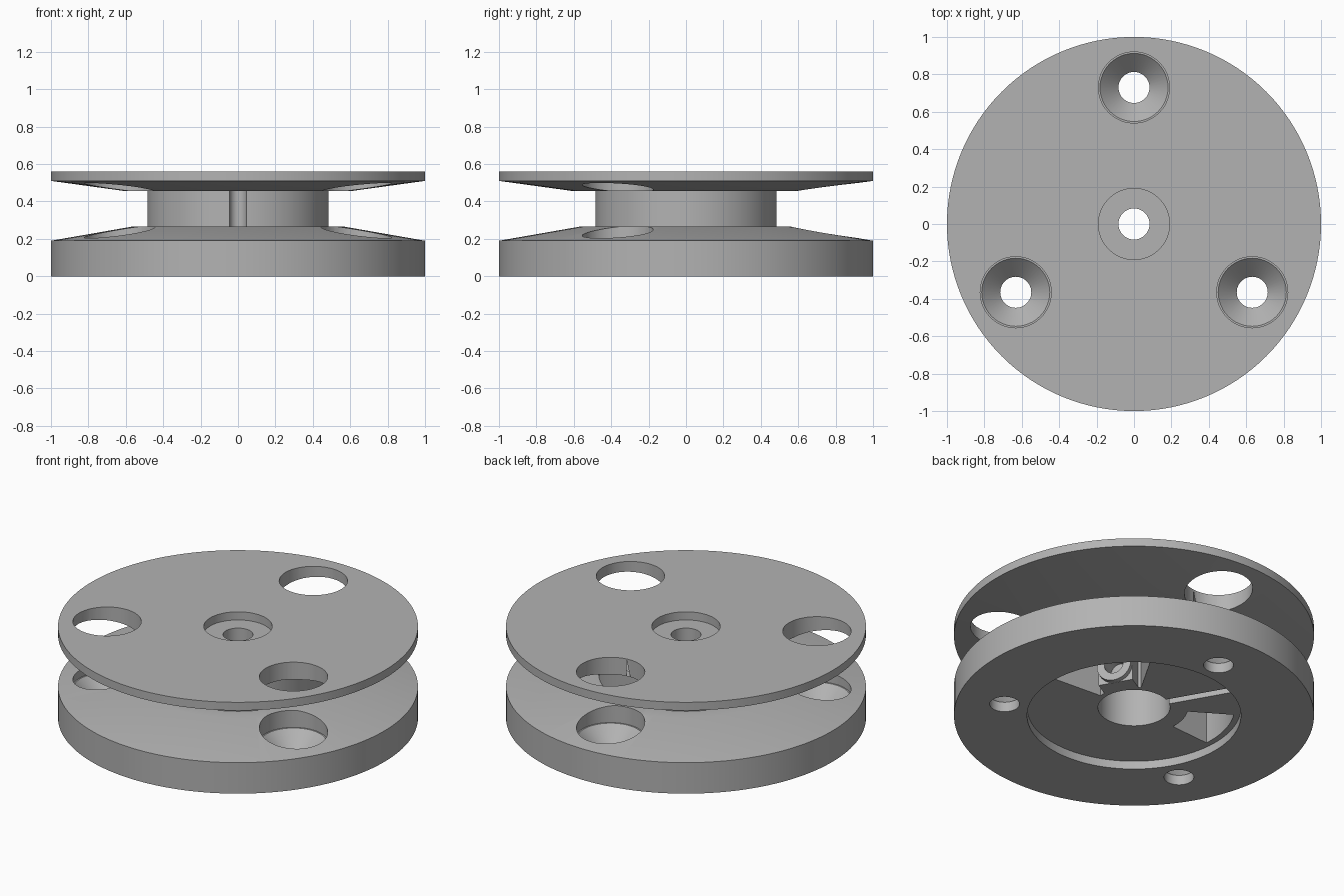
import bpy, bmesh, math
from math import cos, sin, radians
from mathutils import Matrix, Vector

cube = bpy.data.objects.get("Cube")
if cube:
    bpy.data.objects.remove(cube, do_unlink=True)

grey = bpy.data.materials.new("matte_grey")
grey.use_nodes = True
colour = (0.45, 0.45, 0.45, 1)
grey.diffuse_color = colour
grey.node_tree.nodes["Principled BSDF"].inputs["Base Color"].default_value = colour


def add_object(name, bm):
    bmesh.ops.recalc_face_normals(bm, faces=bm.faces)
    mesh = bpy.data.meshes.new(name)
    bm.to_mesh(mesh)
    bm.free()
    mesh.materials.append(grey)
    obj = bpy.data.objects.new(name, mesh)
    bpy.context.collection.objects.link(obj)
    return obj


def lathe(name, profile, steps, matrix=Matrix(), closed=True):
    """Turn a profile round z; an open profile gets flat end caps."""
    bm = bmesh.new()
    rings = [[bm.verts.new((r * cos(math.tau * i / steps), r * sin(math.tau * i / steps), z))
              for i in range(steps)] for r, z in profile]
    pairs = list(zip(rings, rings[1:]))
    if closed:
        pairs.append((rings[-1], rings[0]))
    else:
        bm.faces.new(rings[0])
        bm.faces.new(rings[-1])
    for a, b in pairs:
        for i in range(steps):
            j = (i + 1) % steps
            bm.faces.new((a[i], a[j], b[j], b[i]))
    bm.transform(matrix)
    return add_object(name, bm)


def sector(name, start, end, r_in, r_out, z0, z1, steps=16):
    """Solid slice of a ring between two angles."""
    angles = [radians(start + (end - start) * i / steps) for i in range(steps + 1)]
    outline = [(r_out * cos(a), r_out * sin(a)) for a in angles]
    outline += [(r_in * cos(a), r_in * sin(a)) for a in reversed(angles)]
    bm = bmesh.new()
    face = bm.faces.new([bm.verts.new((x, y, z0)) for x, y in outline])
    new = bmesh.ops.extrude_face_region(bm, geom=[face])["geom"]
    bmesh.ops.translate(bm, vec=(0, 0, z1 - z0),
                        verts=[v for v in new if isinstance(v, bmesh.types.BMVert)])
    return add_object(name, bm)


def box(name, size, matrix):
    bm = bmesh.new()
    bmesh.ops.create_cube(bm, size=1, matrix=matrix @ Matrix.Diagonal((*size, 1)))
    return add_object(name, bm)


def cut(target, cutter):
    mod = target.modifiers.new("cut", "BOOLEAN")
    mod.operation, mod.solver, mod.object = "DIFFERENCE", "EXACT", cutter
    cutter.hide_render = True
    bpy.context.view_layer.objects.active = target
    bpy.ops.object.modifier_apply(modifier=mod.name)
    bpy.data.objects.remove(cutter, do_unlink=True)


# Reel body: thick base, hub, thin top flange, stepped centre bore
spool = lathe("spool_body", [
    (.2, .05), (.594, .05), (.594, 0), (1, 0), (1, .19), (.57, .265),
    (.485, .265), (.485, .455), (.6, .455), (1, .51), (1, .56), (.19, .56),
    (.19, .51), (.083, .51), (.083, .32), (.2, .32)], 128)

# Three countersunk screw holes with access holes through the flange
for angle in (90, 210, 330):
    place = Matrix.Translation((.73 * cos(radians(angle)), .73 * sin(radians(angle)), 0))
    cut(spool, lathe("screw_hole_cutter", [
        (.083, -.1), (.083, .06), (.182, .16), (.19, .16), (.19, .7)], 48, place, False))

# Rounded cord groove down the front of the hub
cut(spool, lathe("cord_groove_cutter", [(.045, .265), (.045, .455)], 24,
                 Matrix.Translation((0, -.485, 0)), False))

# Underside pockets and a narrow slot beside one of them
cut(spool, sector("pocket_cutter", -4, 60, .23, .56, .02, .25))
cut(spool, sector("small_pocket_cutter", 148, 184, .3, .56, .02, .25))
turn = Matrix.Rotation(radians(120), 4, "Z")
cut(spool, box("slot_cutter", (.39, .05, .12), turn @ Matrix.Translation((.385, 0, .08))))

# Cord boss: block and ring facing outward inside the large pocket
axis = Matrix.Rotation(radians(30), 4, "Z")
boss = box("cord_boss", (.09, .2, .2), axis @ Matrix.Translation((.255, 0, .15)))
ring_turn = axis @ Matrix.Translation((.29, 0, .15)) @ Matrix.Rotation(radians(90), 4, "Y")
cut(boss, lathe("boss_hole_cutter", [(.055, -.08), (.055, .1)], 24, ring_turn, False))
ring = lathe("cord_boss_ring", [(.055, 0), (.1, 0), (.1, .04), (.055, .04)], 32, ring_turn)

for obj in (spool, boss, ring):
    bpy.ops.object.select_all(action="DESELECT")
    obj.select_set(True)
    bpy.context.view_layer.objects.active = obj
    bpy.ops.object.shade_smooth_by_angle(angle=radians(25))
